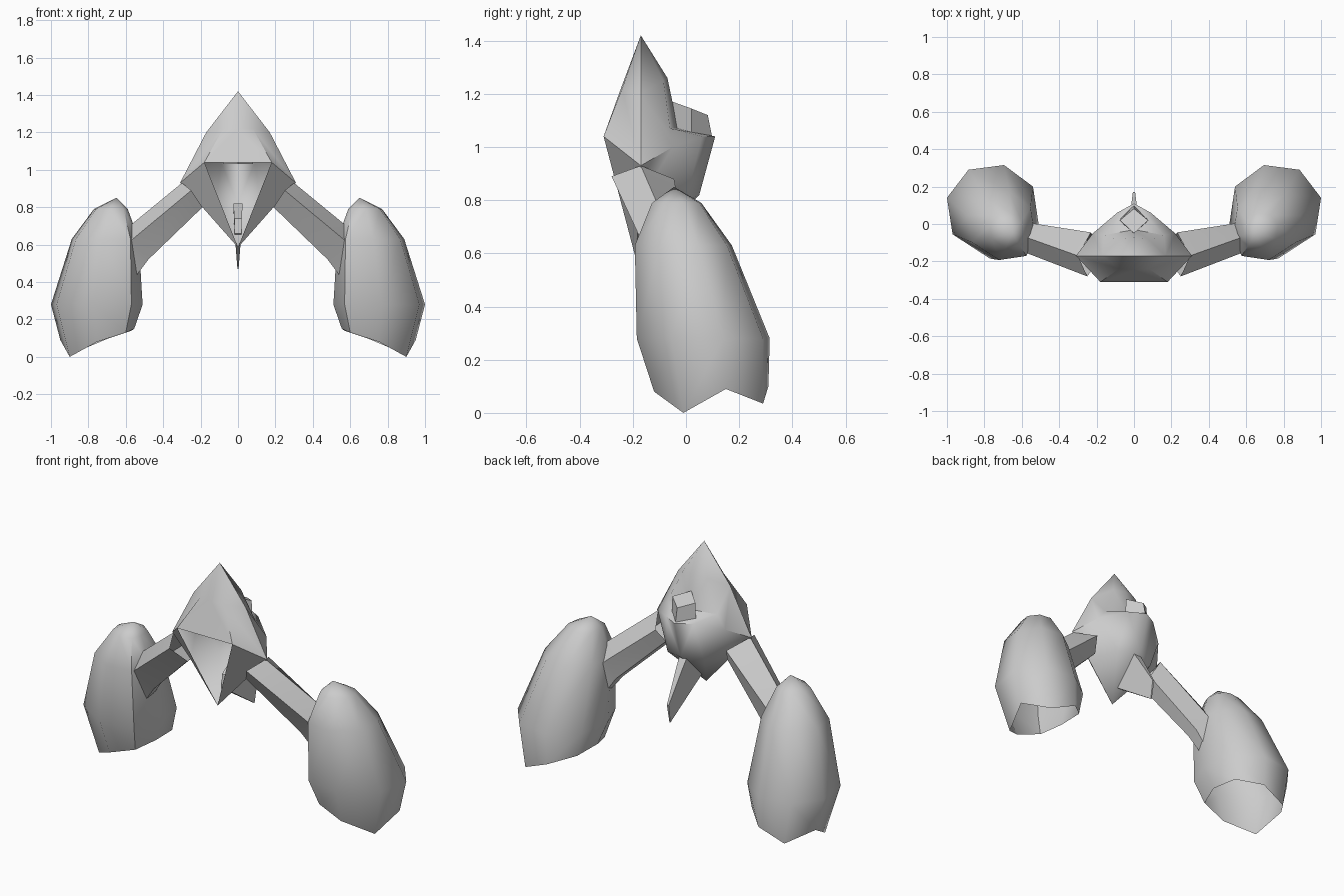
import bpy, bmesh, math

if "Cube" in bpy.data.objects:
    bpy.data.objects.remove(bpy.data.objects["Cube"])


def make(name, verts, faces, mirror=False, angle=40):
    """Build a mesh object from points and faces, optionally mirrored across x."""
    bm = bmesh.new()
    vs = [bm.verts.new(v) for v in verts]
    for f in faces:
        bm.faces.new([vs[i] for i in f])
    bmesh.ops.recalc_face_normals(bm, faces=bm.faces)
    mesh = bpy.data.meshes.new(name)
    bm.to_mesh(mesh)
    bm.free()
    ob = bpy.data.objects.new(name, mesh)
    bpy.context.collection.objects.link(ob)
    bpy.ops.object.select_all(action='DESELECT')
    ob.select_set(True)
    bpy.context.view_layer.objects.active = ob
    if mirror:
        mod = ob.modifiers.new("mirror", 'MIRROR')
        mod.use_clip = True
        mod.merge_threshold = 0.001
        bpy.ops.object.modifier_apply(modifier=mod.name)
    bpy.ops.object.shade_smooth_by_angle(angle=math.radians(angle))
    return ob


def loft(name, rings, tip=None, cap_start=False, cap_end=False, mirror=False, angle=40):
    """Join rings of equal point count; optional end point or flat caps."""
    n = len(rings[0])
    verts = [p for r in rings for p in r]
    faces = [(k * n + i, k * n + (i + 1) % n, (k + 1) * n + (i + 1) % n, (k + 1) * n + i)
             for k in range(len(rings) - 1) for i in range(n)]
    last = (len(rings) - 1) * n
    if tip:
        verts.append(tip)
        faces += [(last + i, last + (i + 1) % n, len(verts) - 1) for i in range(n)]
    if cap_start:
        faces.append(tuple(range(n)))
    if cap_end:
        faces.append(tuple(range(last, last + n)))
    return make(name, verts, faces, mirror, angle)


# Body: faceted pointed shell, open triangular front, modelled as one half
P = dict(
    apex=(0, -.17, 1.42),
    cf1=(0, -.245, 1.22), f1=(.08, -.24, 1.22), s1=(.17, -.17, 1.20),
    b1=(.08, -.085, 1.25), c1=(0, -.07, 1.26),
    e=(.16, -.06, 1.07), ec=(0, -.03, 1.07),
    cf2=(0, -.31, 1.04), f2=(.18, -.31, 1.04), s2=(.31, -.17, .93),
    b2=(.22, -.05, 1.0), d2=(.09, .06, 1.04), c2=(0, .11, 1.04),
    s3=(.19, -.17, .80), d3=(.12, 0, .80), c3=(0, .05, .82),
    bot=(0, -.19, .585))
F = ("apex cf1 f1|apex f1 s1|apex s1 b1|apex b1 c1|cf1 cf2 f2 f1|f1 f2 s2 s1|"
     "s1 s2 b2|s1 b2 e b1|b1 e ec c1|e b2 d2|e d2 c2 ec|s2 s3 b2|b2 s3 d3|"
     "b2 d3 d2|d2 d3 c3 c2|f2 bot s3 s2|s3 bot d3|d3 bot c3")
keys = list(P)
make("body_shell", list(P.values()),
     [[keys.index(k) for k in f.split()] for f in F.split("|")], mirror=True, angle=50)

# Arms: five-sided tubes from body to legs
loft("arms", [
    [(.30, -.17, .93), (.25, -.28, .89), (.19, -.20, .80), (.20, -.10, .80), (.23, -.045, .88)],
    [(.58, -.07, .70), (.575, -.155, .62), (.48, -.10, .52), (.48, -.03, .53), (.52, 0, .64)],
    [(.64, -.05, .62), (.64, -.10, .56), (.54, -.08, .44), (.54, -.02, .44), (.60, .02, .56)],
], cap_end=True, mirror=True)

# Legs: eight-sided bell shapes with a ragged open hem
wide = [(.97, -.055), (1.0, .14), (.885, .29), (.695, .315),
        (.54, .20), (.51, 0), (.57, -.155), (.77, -.185)]
hem = [(.90, -.01, 0), (.95, .15, .09), (.845, .29, .035), (.69, .31, .10),
       (.57, .20, .14), (.555, .03, .15), (.60, -.10, .13), (.755, -.12, .08)]


def leg_ring(cx, cy, z, s):
    return [(cx + s * (x - .755), cy + s * (y - .065), z) for x, y in wide]


loft("legs", [hem, leg_ring(.755, .065, .28, 1), leg_ring(.71, -.01, .63, .73),
              leg_ring(.68, -.035, .79, .37)],
     tip=(.65, -.045, .85), mirror=True, angle=50)

# Small diamond-plan block on the rear shelf
loft("rear_block", [
    [(0, -.05, 1.03), (.08, .02, 1.03), (0, .10, 1.03), (-.08, .02, 1.03)],
    [(0, -.05, 1.17), (.075, .02, 1.145), (0, .082, 1.12), (-.075, .02, 1.145)],
], cap_start=True, cap_end=True, angle=30)

# Thin tail fin sweeping down and back
loft("tail_fin", [
    [(x, -.12, .74) for x in (-.02, .02)] + [(x, .02, .82) for x in (.025, -.025)],
    [(x, -.13, .66) for x in (-.018, .018)] + [(x, .06, .76) for x in (.02, -.02)],
    [(x, .15, .47) for x in (-.003, .003)] + [(x, .17, .58) for x in (.006, -.006)],
], cap_start=True, cap_end=True, angle=30)
